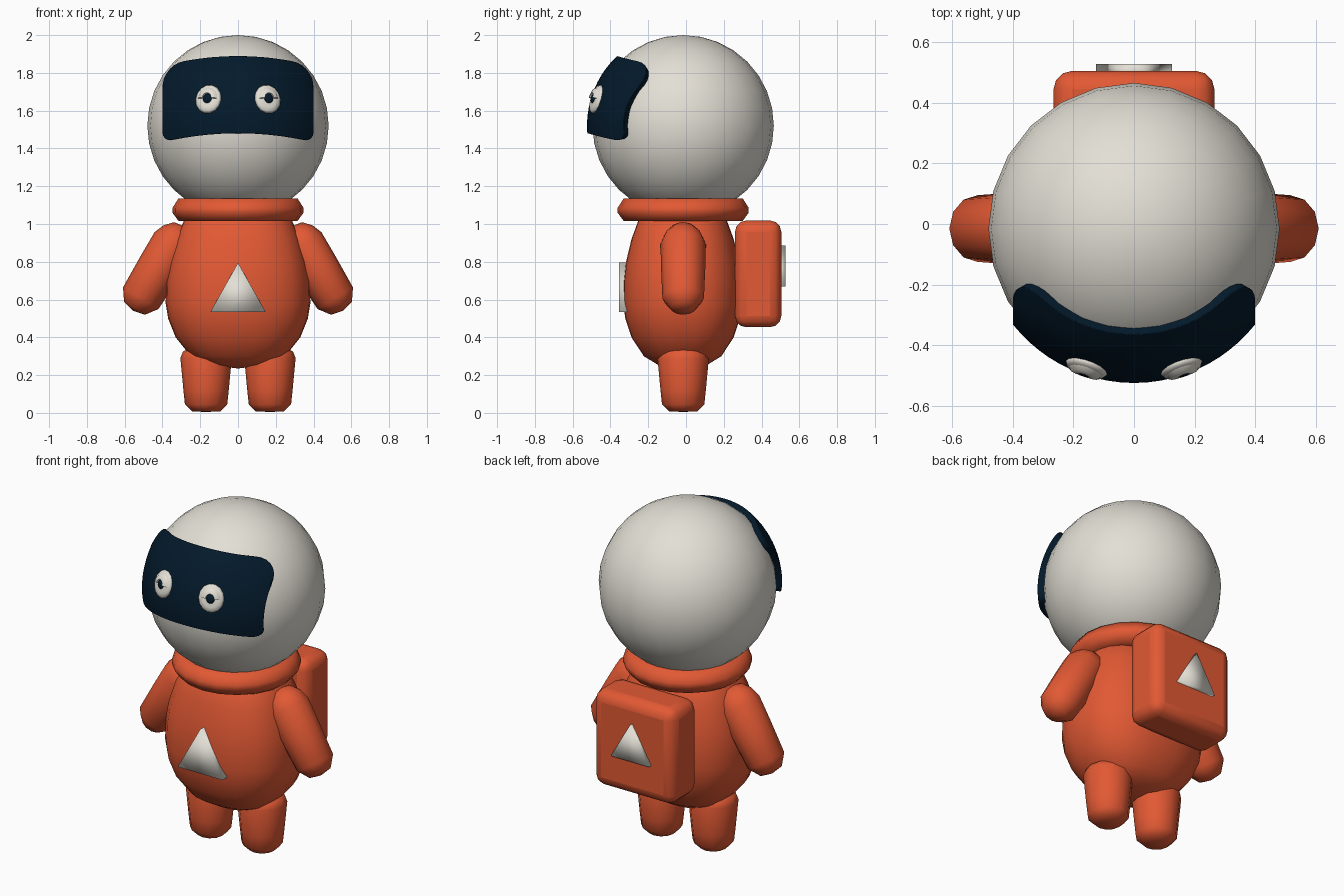
import bpy
import bmesh
from math import sqrt, sin, cos, pi, radians, atan2
from mathutils import Matrix, Vector

default = bpy.data.objects.get("Cube")
if default:
    bpy.data.objects.remove(default, do_unlink=True)

MID_Y = -0.015
HEAD = Vector((0, MID_Y, 1.52))


def material(name, rgb):
    mat = bpy.data.materials.new(name)
    mat.use_nodes = True
    mat.diffuse_color = (*rgb, 1)
    bsdf = next(n for n in mat.node_tree.nodes if n.type == 'BSDF_PRINCIPLED')
    bsdf.inputs["Base Color"].default_value = (*rgb, 1)
    return mat


orange = material("suit orange", (0.76, 0.1, 0.034))
white = material("warm white", (0.77, 0.74, 0.67))
navy = material("visor navy", (0.001, 0.01, 0.024))


def finish(name, bm, mat, matrix=Matrix(), angle=50):
    bmesh.ops.recalc_face_normals(bm, faces=bm.faces)
    mesh = bpy.data.meshes.new(name)
    bm.to_mesh(mesh)
    bm.free()
    mesh.materials.append(mat)
    obj = bpy.data.objects.new(name, mesh)
    obj.matrix_world = matrix
    bpy.context.collection.objects.link(obj)
    bpy.ops.object.select_all(action='DESELECT')
    obj.select_set(True)
    bpy.context.view_layer.objects.active = obj
    bpy.ops.object.shade_smooth_by_angle(angle=radians(angle))
    return obj


def lathe(name, profile, mat, matrix=Matrix(), steps=16, sweep=2 * pi, closed=False, power=2):
    """Spin a (radius, height) profile around local z; power above 2 squares the section."""
    bm = bmesh.new()
    verts = [bm.verts.new((r, 0, z)) for r, z in profile]
    pairs = list(zip(verts, verts[1:]))
    if closed:
        pairs.append((verts[-1], verts[0]))
    edges = [bm.edges.new(p) for p in pairs]
    bmesh.ops.spin(bm, geom=verts + edges, cent=(0, 0, 0), axis=(0, 0, 1),
                   angle=sweep, steps=steps)
    bmesh.ops.remove_doubles(bm, verts=bm.verts, dist=0.0005)
    if sweep < 6:
        bmesh.ops.holes_fill(bm, edges=bm.edges)
    for v in bm.verts:
        a = atan2(v.co.y, v.co.x)
        swell = (abs(cos(a)) ** power + abs(sin(a)) ** power) ** (-1 / power)
        v.co.x *= swell
        v.co.y *= swell
    return finish(name, bm, mat, matrix, 60)


def add_bevel(obj, width, segments):
    mod = obj.modifiers.new("soft edges", 'BEVEL')
    mod.width = width
    mod.segments = segments
    mod.limit_method = 'ANGLE'


def triangle_plate(name, half_width, z_low, z_high, y_front, y_back):
    bm = bmesh.new()
    corners = [(-half_width, z_low), (half_width, z_low), (0, z_high)]
    face = bm.faces.new([bm.verts.new((x, y_front, z)) for x, z in corners])
    solid = bmesh.ops.extrude_face_region(bm, geom=[face])
    moved = [g for g in solid["geom"] if isinstance(g, bmesh.types.BMVert)]
    bmesh.ops.translate(bm, verts=moved, vec=(0, y_back - y_front, 0))
    return finish(name, bm, white, angle=180)


# Helmet
bm = bmesh.new()
bmesh.ops.create_uvsphere(bm, u_segments=24, v_segments=16, radius=0.48)
finish("helmet", bm, white, Matrix.Translation(HEAD))

# Egg-shaped body, flattened front to back, with a slightly squared section
lathe("body", [(0, 0.235), (0.16, 0.255), (0.25, 0.3), (0.33, 0.4), (0.37, 0.5),
               (0.383, 0.58), (0.38, 0.7), (0.365, 0.8), (0.33, 0.92),
               (0.285, 1.02), (0.2, 1.1), (0, 1.12)], orange,
      Matrix.Translation((0, -0.018, 0)) @ Matrix.Diagonal((1, 0.82, 1, 1)),
      steps=24, power=2.5)

# Collar ring
lathe("collar", [(0.22, 1.075), (0.25, 1.016), (0.315, 1.016), (0.347, 1.06),
                 (0.347, 1.085), (0.315, 1.136), (0.25, 1.136)], orange,
      Matrix.Translation((0, MID_Y, 0)), steps=20, closed=True)

# Arms and legs
arm = [(0, -0.11), (0.06, -0.1), (0.1, -0.055), (0.12, 0), (0.117, 0.15),
       (0.11, 0.335), (0.065, 0.398), (0, 0.413)]
leg = [(0, 0.005), (0.075, 0.008), (0.112, 0.045), (0.12, 0.12), (0.136, 0.29),
       (0.122, 0.325), (0.075, 0.35), (0, 0.358)]
for side, label in ((1, "left"), (-1, "right")):
    aim = Vector((side * 0.522, 0, -0.853))
    turn = Vector((0, 0, 1)).rotation_difference(aim).to_matrix().to_4x4()
    lathe(label + "_arm", arm, orange,
          Matrix.Translation((side * 0.34, MID_Y, 0.893)) @ turn, steps=12)
    lathe(label + "_leg", leg, orange,
          Matrix.Translation((side * 0.169, MID_Y, 0)), steps=12)

# Backpack
bm = bmesh.new()
bmesh.ops.create_cube(bm, size=1)
bmesh.ops.scale(bm, vec=(0.53, 0.245, 0.565), verts=bm.verts)
pack = finish("backpack", bm, orange, Matrix.Translation((0, 0.382, 0.736)), angle=60)
add_bevel(pack, 0.06, 3)

# Emblems
triangle_plate("chest_triangle", 0.147, 0.533, 0.795, -0.355, -0.25)
triangle_plate("backpack_triangle", 0.125, 0.67, 0.885, 0.527, 0.48)


# Visor: rounded rectangle wrapped onto a sphere slightly larger than the helmet
def corner_drop(x, r):
    over = max(0, abs(x) - (0.4 - r))
    return r - sqrt(max(0, r * r - over * over))


COLS, ROWS, SHELL = 28, 12, 0.509
bm = bmesh.new()
grid = []
for i in range(COLS + 1):
    x = 0.4 * sin(pi * (i / COLS - 0.5))
    bow = (x / 0.4) ** 2
    top = 1.89 - 0.052 * bow - corner_drop(x, 0.11)
    low = 1.48 - 0.047 * bow + corner_drop(x, 0.05)
    column = []
    for j in range(ROWS + 1):
        z = low + (top - low) * j / ROWS
        y = MID_Y - sqrt(max(0.001, SHELL ** 2 - x * x - (z - HEAD.z) ** 2))
        column.append(bm.verts.new((x, y, z)))
    grid.append(column)
for a, b in zip(grid, grid[1:]):
    for j in range(ROWS):
        bm.faces.new((a[j], b[j], b[j + 1], a[j + 1]))
# Close the shell with an inner layer inside the helmet
solid = bmesh.ops.extrude_face_region(bm, geom=bm.faces[:], use_keep_orig=True)
for g in solid["geom"]:
    if isinstance(g, bmesh.types.BMVert):
        g.co = HEAD + (g.co - HEAD) * 0.91
visor = finish("visor", bm, navy)
add_bevel(visor, 0.012, 2)

# Eyes: shallow white dome, dark pupil and an arched upper lid
for side, label in ((1, "left"), (-1, "right")):
    x, z = side * 0.158, 0.142
    normal = Vector((x, -sqrt(SHELL ** 2 - x * x - z * z), z))
    place = (Matrix.Translation(HEAD + normal)
             @ normal.to_track_quat('Z', 'Y').to_matrix().to_4x4()
             @ Matrix.Diagonal((1, 1.1, 1, 1)))
    lathe(label + "_eye", [(0, 0.014), (0.045, 0.013), (0.064, 0.008), (0.072, -0.004),
                           (0.064, -0.02), (0, -0.02)], white, place, steps=14)
    lathe(label + "_pupil", [(0, 0.024), (0.018, 0.022), (0.026, 0.012), (0.026, 0)],
          navy, place, steps=12)
    lathe(label + "_eyelid", [(0.022, 0.005), (0.024, 0.028), (0.045, 0.024), (0.058, 0.005)],
          white, place, steps=10, sweep=pi, closed=True)
